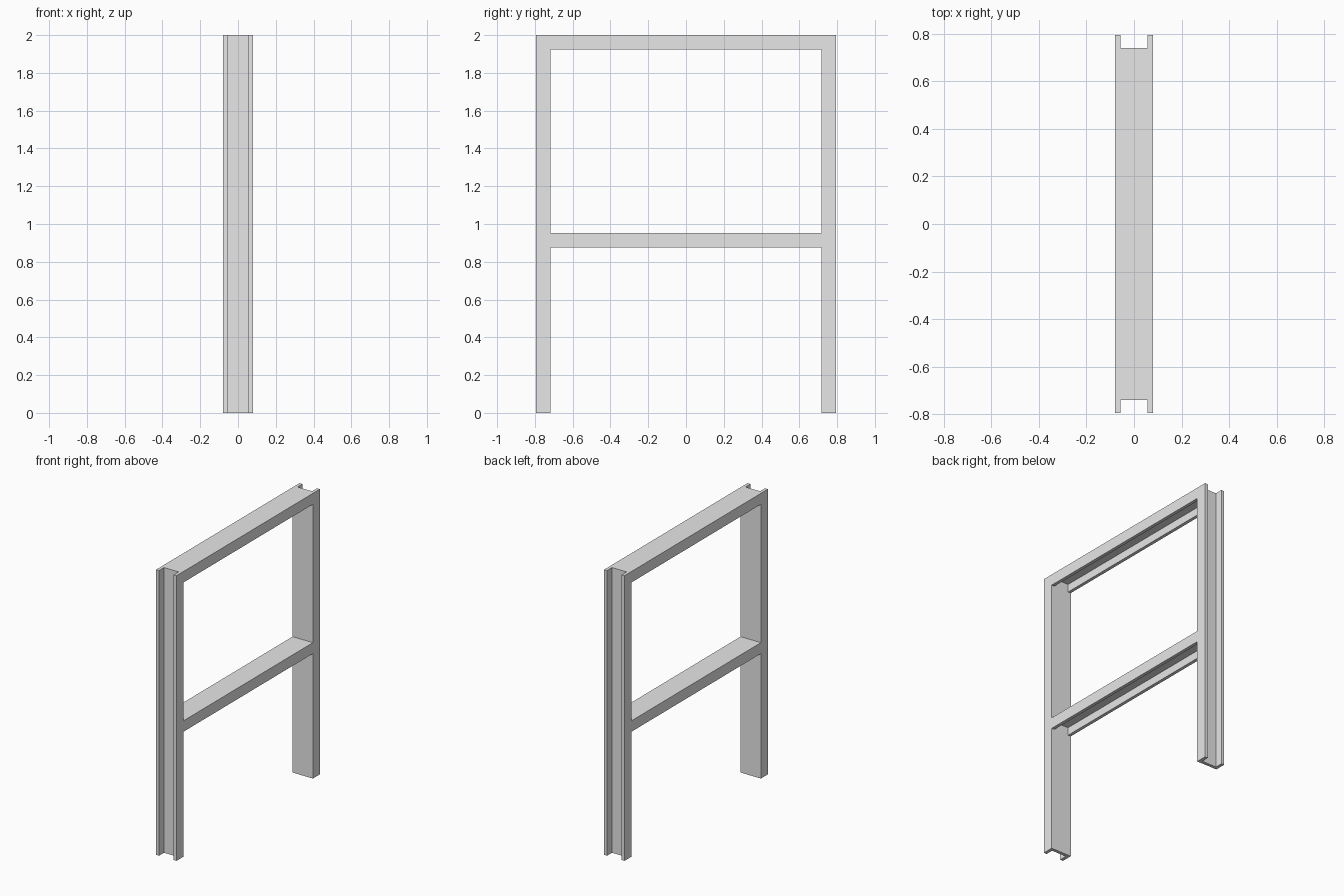
import bpy, bmesh
from mathutils import Vector

if "Cube" in bpy.data.objects:
    bpy.data.objects.remove(bpy.data.objects["Cube"])

HALF_W = 0.079    # half width of a channel across x
DEPTH = 0.077     # flange depth
T = 0.0225        # wall thickness
HALF_L = 0.794    # half length of the frame along y
HEIGHT = 2.0

steel = bpy.data.materials.new("grey_steel")
steel.diffuse_color = (0.8, 0.8, 0.8, 1.0)
steel.use_nodes = True
steel.node_tree.nodes["Principled BSDF"].inputs["Base Color"].default_value = steel.diffuse_color

# U-shaped section: (across, depth measured from the back of the web)
SECTION = [(-HALF_W, 0), (HALF_W, 0), (HALF_W, DEPTH), (HALF_W - T, DEPTH),
           (HALF_W - T, T), (-HALF_W + T, T), (-HALF_W + T, DEPTH), (-HALF_W, DEPTH)]


def channel(name, start, open_dir, run):
    """Sweep the U section along run, with its open side facing open_dir."""
    bm = bmesh.new()
    start, open_dir, run = Vector(start), Vector(open_dir), Vector(run)
    verts = [bm.verts.new(start + Vector((u, 0, 0)) + open_dir * v) for u, v in SECTION]
    face = bm.faces.new(verts)
    ext = bmesh.ops.extrude_face_region(bm, geom=[face], use_keep_orig=True)
    moved = [g for g in ext["geom"] if isinstance(g, bmesh.types.BMVert)]
    bmesh.ops.translate(bm, verts=moved, vec=run)
    bmesh.ops.recalc_face_normals(bm, faces=bm.faces[:])
    mesh = bpy.data.meshes.new(name)
    bm.to_mesh(mesh)
    bm.free()
    mesh.materials.append(steel)
    obj = bpy.data.objects.new(name, mesh)
    bpy.context.collection.objects.link(obj)
    return obj


inner = HALF_L - DEPTH

# Upright posts, open side outward
for name, side in (("front_post", -1), ("back_post", 1)):
    channel(name, (0, side * inner, 0), (0, side, 0), (0, 0, HEIGHT))

# Horizontal rails between the posts, open side downward
for name, top in (("top_rail", HEIGHT), ("middle_rail", 0.953)):
    channel(name, (0, -inner, top), (0, 0, -1), (0, 2 * inner, 0))
